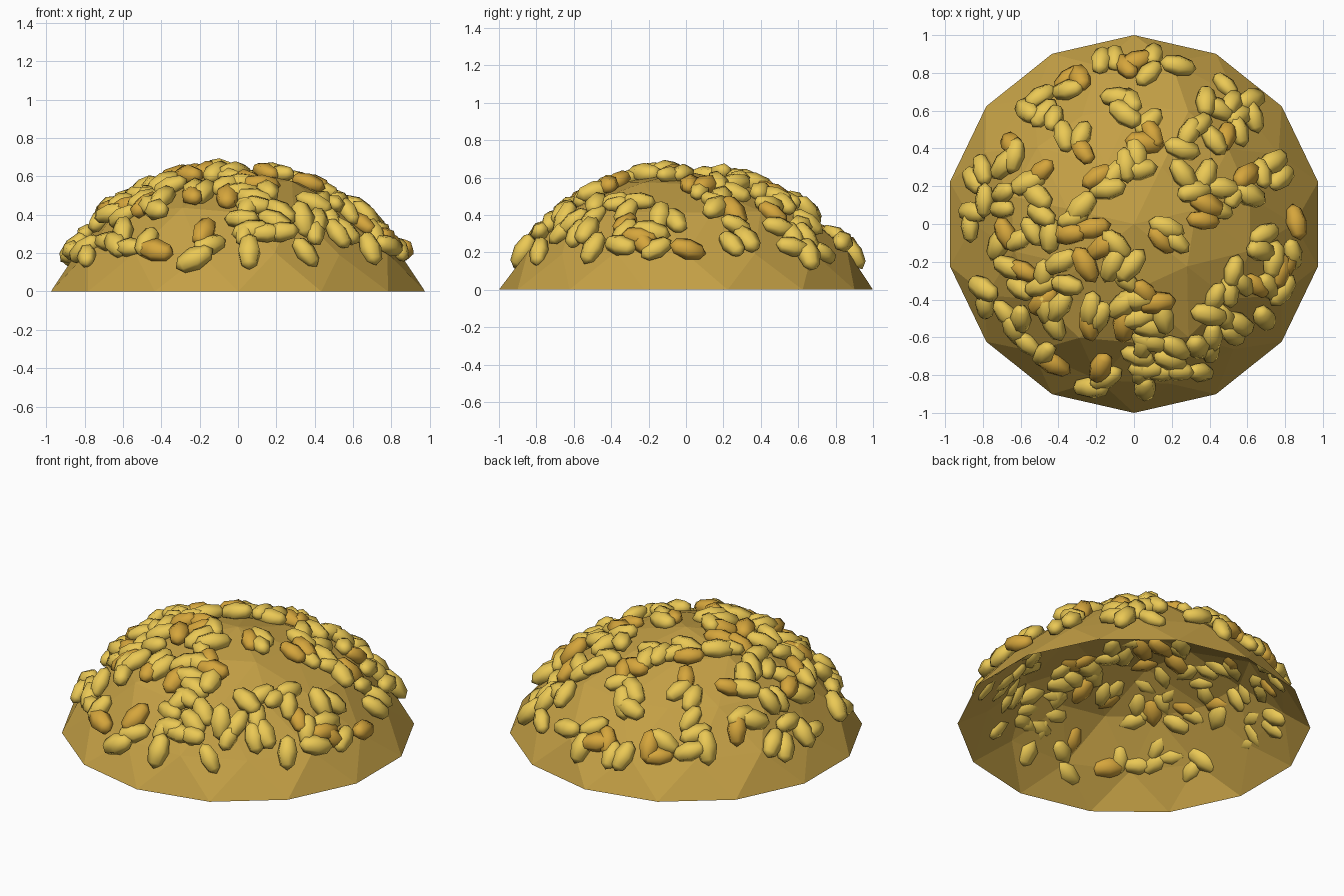
import bpy, bmesh, math, random
from mathutils import Vector, Matrix
from mathutils.bvhtree import BVHTree

if "Cube" in bpy.data.objects:
    bpy.data.objects.remove(bpy.data.objects["Cube"])

random.seed(7)

def material(name, rgb):
    m = bpy.data.materials.new(name)
    m.diffuse_color = (*rgb, 1)
    m.use_nodes = True
    m.node_tree.nodes["Principled BSDF"].inputs["Base Color"].default_value = m.diffuse_color
    return m

def finish(bm, name, mat):
    me = bpy.data.meshes.new(name)
    bm.to_mesh(me)
    bm.free()
    me.materials.append(mat)
    ob = bpy.data.objects.new(name, me)
    bpy.context.collection.objects.link(ob)
    return ob

# Mound: open low-poly spherical cap with 14 sides and a lumpy surface
SIDES = 14
RINGS = [(1.0, 0.0, 0.0), (0.87, 0.205, 0.5), (0.65, 0.425, 0.0), (0.36, 0.575, 0.5)]
bm = bmesh.new()
rows = []
for k, (r, z, off) in enumerate(RINGS):
    n = SIDES if k < 3 else SIDES // 2
    row = []
    for i in range(n):
        a = math.pi / 2 + 2 * math.pi * (i + off) / n
        j = 0 if k == 0 else random.uniform(-0.025, 0.02)
        row.append(bm.verts.new(((r + j) * math.cos(a), (r + j) * math.sin(a), z + j * 0.6)))
    rows.append(row)
apex = bm.verts.new((0, 0, 0.635))
for k in (0, 1):
    lo, hi = rows[k], rows[k + 1]
    for i in range(SIDES):
        j = (i + 1) % SIDES
        if k == 0:
            bm.faces.new((lo[i], lo[j], hi[i]))
            bm.faces.new((lo[j], hi[j], hi[i]))
        else:
            bm.faces.new((lo[i], hi[j], hi[i]))
            bm.faces.new((lo[i], lo[j], hi[j]))
lo, hi = rows[2], rows[3]
for i in range(SIDES // 2):
    a, b, c = lo[2 * i], lo[2 * i + 1], lo[(2 * i + 2) % SIDES]
    nxt = hi[(i + 1) % (SIDES // 2)]
    bm.faces.new((a, b, hi[i]))
    bm.faces.new((b, c, hi[i]))
    bm.faces.new((c, nxt, hi[i]))
    bm.faces.new((hi[i], nxt, apex))
bmesh.ops.recalc_face_normals(bm, faces=bm.faces[:])
if sum(f.normal.z for f in bm.faces) < 0:
    bmesh.ops.reverse_faces(bm, faces=bm.faces[:])
tree = BVHTree.FromBMesh(bm)
finish(bm, "mound", material("mound_gold", (0.55, 0.35, 0.06)))

# Grains: pointed kernels lying on the mound, gathered in loose clumps
CLUMPS = [
    (-0.53, 0.7), (-0.3, 0.72), (-0.1, 0.87), (0.03, 0.85), (0.23, 0.84), (0.45, 0.78),
    (0.6, 0.62), (0.72, 0.52), (0.42, 0.62), (-0.02, 0.64), (-0.28, 0.45), (-0.48, 0.55),
    (0.1, 0.47), (0.28, 0.47), (0.48, 0.45), (0.0, 0.35), (-0.63, 0.35), (-0.8, 0.28),
    (-0.54, 0.22), (-0.73, 0.12), (-0.84, 0.03), (-0.66, -0.05), (-0.48, -0.03), (-0.3, 0.02),
    (-0.14, 0.18), (-0.17, -0.08), (0.14, -0.08), (0.32, 0.2), (0.4, 0.05), (0.52, 0.15),
    (0.66, 0.26), (0.82, 0.2), (0.9, 0.03), (0.67, -0.12), (0.56, -0.3), (0.72, -0.3),
    (0.85, -0.2), (0.53, -0.5), (0.71, -0.55), (0.43, -0.4), (-0.83, -0.36), (-0.63, -0.28),
    (-0.48, -0.32), (-0.32, -0.25), (-0.6, -0.52), (-0.4, -0.44), (-0.2, -0.45), (-0.06, -0.27),
    (0.06, -0.37), (-0.02, -0.48), (0.12, -0.55), (-0.57, -0.68), (-0.42, -0.72), (-0.18, -0.8),
    (0.02, -0.68), (0.08, -0.78), (0.2, -0.7), (0.36, -0.62), (0.3, -0.84)]

def add_grain(bm, x, y):
    p, n, _, _ = tree.ray_cast(Vector((x, y, 2)), Vector((0, 0, -1)))
    if p is None or p.z < 0.15:
        return
    t = n.orthogonal().normalized()
    t = Matrix.Rotation(random.uniform(0, 2 * math.pi), 3, n) @ t
    t = (t + n * random.uniform(-0.2, 0.2)).normalized()
    s = n.cross(t).normalized()
    up = t.cross(s)
    k = random.uniform(0.9, 1.1)
    c = p + n * random.uniform(0.018, 0.034)
    # kernel length runs along t, width along s, thickness along up
    basis = Matrix((s * 0.06 * k, up * 0.052 * k, t * 0.1 * k)).transposed().to_4x4()
    bmesh.ops.create_uvsphere(bm, u_segments=6, v_segments=4, radius=1,
                              matrix=Matrix.Translation(c) @ basis)

light, dark = bmesh.new(), bmesh.new()
for x, y in CLUMPS:
    placed = []
    while len(placed) < 3:
        a, r = random.uniform(0, 2 * math.pi), random.uniform(0, 0.085)
        q = Vector((x + r * math.cos(a), y + r * math.sin(a)))
        if all((q - o).length > 0.06 for o in placed):
            placed.append(q)
            add_grain(dark if random.random() < 0.22 else light, *q)

for bm, name, rgb in ((light, "light_grains", (0.83, 0.58, 0.09)),
                      (dark, "dark_grains", (0.67, 0.38, 0.045))):
    bmesh.ops.recalc_face_normals(bm, faces=bm.faces[:])
    ob = finish(bm, name, material(name + "_colour", rgb))
    bpy.context.view_layer.objects.active = ob
    ob.select_set(True)
    bpy.ops.object.shade_smooth_by_angle(angle=math.radians(85))
    ob.select_set(False)
